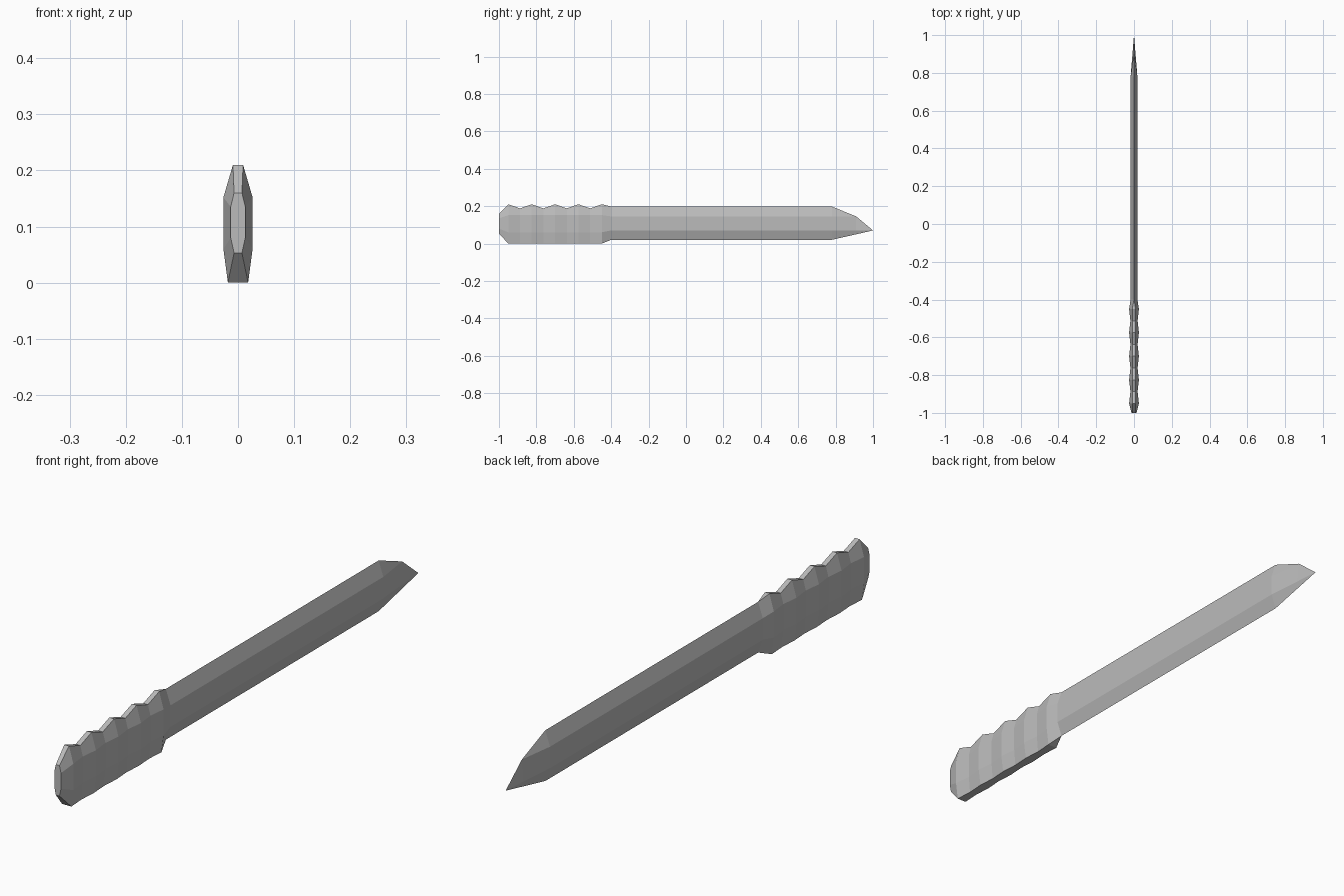
import bpy
import bmesh

if "Cube" in bpy.data.objects:
    bpy.data.objects.remove(bpy.data.objects["Cube"])

steel = bpy.data.materials.new("grey_metal")
steel.diffuse_color = (0.5, 0.5, 0.5, 1)
steel.use_nodes = True
steel.node_tree.nodes["Principled BSDF"].inputs["Base Color"].default_value = steel.diffuse_color


def ring(y, zs, ws):
    """Eight-sided section: heights and half widths from top to bottom, mirrored in x."""
    right = [(w, y, z) for z, w in zip(zs, ws)]
    left = [(-w, y, z) for z, w in reversed(list(zip(zs, ws)))]
    return right + left


def loft(name, rings, cap_start):
    bm = bmesh.new()
    rows = [[bm.verts.new(p) for p in r] for r in rings]
    for a, b in zip(rows, rows[1:]):
        for i in range(8):
            j = (i + 1) % 8
            bm.faces.new((a[i], a[j], b[j], b[i]))
    if cap_start:
        bm.faces.new(rows[0])
    bmesh.ops.remove_doubles(bm, verts=bm.verts, dist=0.0005)
    bmesh.ops.recalc_face_normals(bm, faces=bm.faces)
    mesh = bpy.data.meshes.new(name)
    bm.to_mesh(mesh)
    bm.free()
    mesh.materials.append(steel)
    ob = bpy.data.objects.new(name, mesh)
    bpy.context.collection.objects.link(ob)
    return ob


def blade_ring(y):
    return ring(y, (0.198, 0.145, 0.07, 0.02), (0, 0.018, 0.018, 0))


# Handle: small end cap, then alternating ridges and grooves up to the blade
grip = [ring(-1, (0.16, 0.135, 0.08, 0.053), (0.007, 0.013, 0.013, 0.007))]
for i in range(9):
    y = -0.95 + i * 0.0625
    if i % 2 == 0:
        grip.append(ring(y, (0.21, 0.152, 0.06, 0.002), (0.009, 0.026, 0.026, 0.018)))
    else:
        grip.append(ring(y, (0.188, 0.152, 0.06, 0.002), (0.009, 0.019, 0.019, 0.014)))
grip.append(blade_ring(-0.4))
for r in grip:
    for k, (x, y, z) in enumerate(r):
        r[k] = (x, y, max(0, z - 0.002) if z < 0.01 else z)
loft("handle", grip, True)

# Blade: hexagonal bar whose upper edge bevels down to a low point
tip_mid = ring(0.91, (0.145, 0.145, 0.07, 0.0495), (0, 0, 0.0074, 0))
point = ring(1, (0.07,) * 4, (0,) * 4)
rows = [blade_ring(-0.4), blade_ring(0.78), tip_mid, point]
loft("blade", rows, False)
